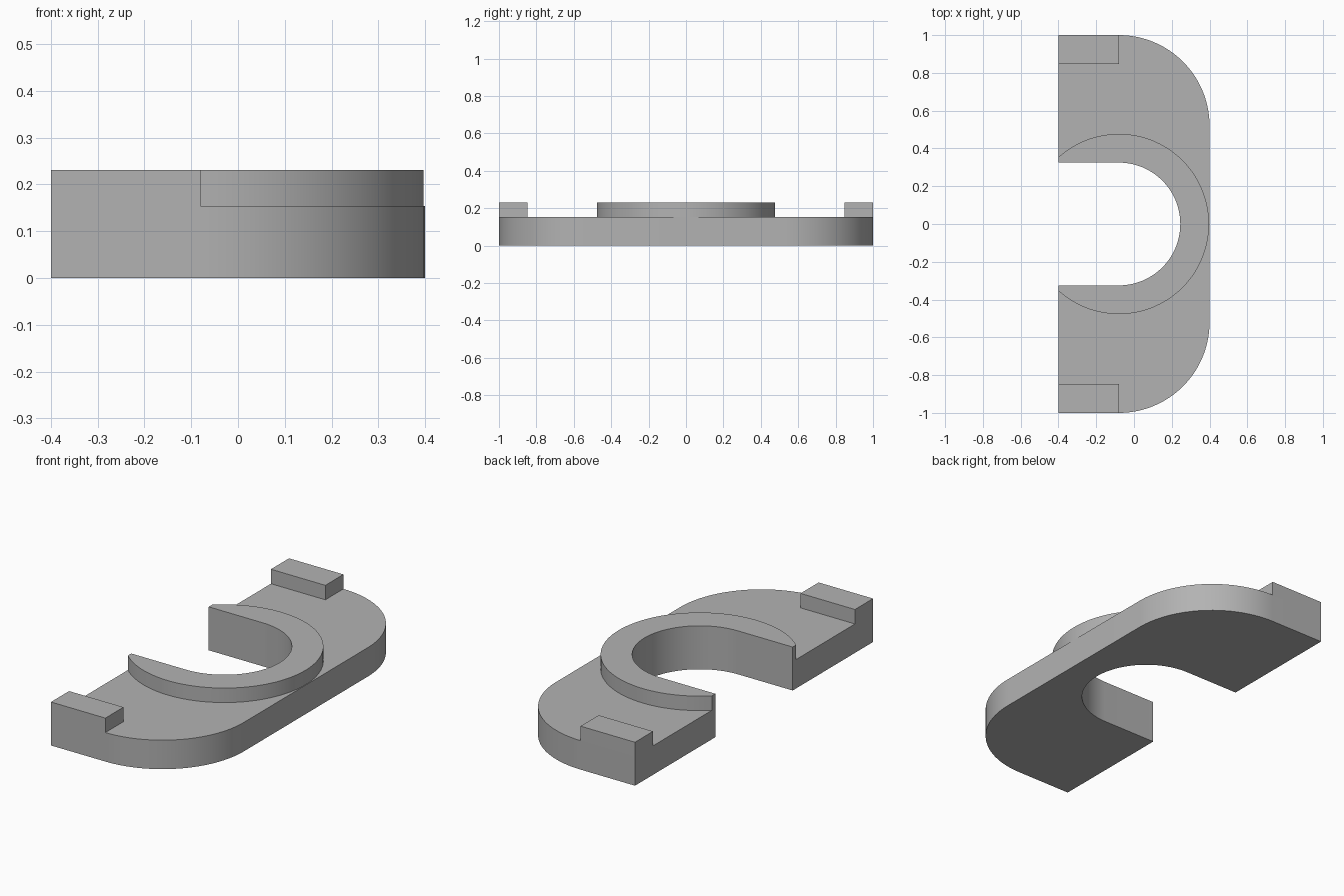
import bpy
import bmesh
from math import radians, degrees, acos, cos, sin

old = bpy.data.objects.get("Cube")
if old:
    bpy.data.objects.remove(old, do_unlink=True)

# Main dimensions
BACK, FRONT, HALF = -0.4, 0.4, 1.0
AXIS = -0.08
SLOT_R, COLLAR_R, CORNER_R = 0.325, 0.477, 0.48
PLATE_TOP, RAISED_TOP = 0.154, 0.231

grey = bpy.data.materials.new("plain_grey")
grey.use_nodes = True
colour = (0.45, 0.45, 0.45, 1.0)
grey.diffuse_color = colour
grey.node_tree.nodes["Principled BSDF"].inputs["Base Color"].default_value = colour


def arc(cx, cy, r, start, end, steps):
    """Points along an arc, angles in degrees."""
    angles = [radians(start + (end - start) * i / steps) for i in range(steps + 1)]
    return [(cx + r * cos(a), cy + r * sin(a)) for a in angles]


def extrude(name, outline, bottom, top, closed_bottom=True):
    """Prism from a counter-clockwise outline."""
    bm = bmesh.new()
    low = [bm.verts.new((x, y, bottom)) for x, y in outline]
    high = [bm.verts.new((x, y, top)) for x, y in outline]
    bm.faces.new(high)
    if closed_bottom:
        bm.faces.new(low[::-1])
    for i in range(len(low)):
        j = (i + 1) % len(low)
        bm.faces.new((low[i], low[j], high[j], high[i]))
    mesh = bpy.data.meshes.new(name)
    bm.to_mesh(mesh)
    bm.free()
    mesh.materials.append(grey)
    obj = bpy.data.objects.new(name, mesh)
    bpy.context.collection.objects.link(obj)
    bpy.ops.object.select_all(action="DESELECT")
    obj.select_set(True)
    bpy.context.view_layer.objects.active = obj
    bpy.ops.object.shade_smooth_by_angle(angle=radians(30))
    return obj


# U-shaped slot edge shared by the plate and the collar
slot = [(BACK, SLOT_R)] + arc(AXIS, 0, SLOT_R, 90, -90, 48) + [(BACK, -SLOT_R)]

# Base plate with two rounded corners
corner_y = HALF - CORNER_R
plate = (slot + [(BACK, -HALF)]
         + arc(FRONT - CORNER_R, -corner_y, CORNER_R, -90, 0, 32)
         + arc(FRONT - CORNER_R, corner_y, CORNER_R, 0, 90, 32)
         + [(BACK, HALF)])
extrude("base_plate", plate, 0, PLATE_TOP)

# Raised collar around the slot, cut off at the straight edge
sweep = degrees(acos((BACK - AXIS) / COLLAR_R))
collar = slot + arc(AXIS, 0, COLLAR_R, -sweep, sweep, 80)
extrude("raised_collar", collar, PLATE_TOP, RAISED_TOP, closed_bottom=False)

# End stops at both ends of the straight edge
for name, y0, y1 in (("left_end_stop", 0.848, HALF), ("right_end_stop", -HALF, -0.848)):
    block = [(BACK, y0), (AXIS, y0), (AXIS, y1), (BACK, y1)]
    extrude(name, block, PLATE_TOP, RAISED_TOP, closed_bottom=False)
